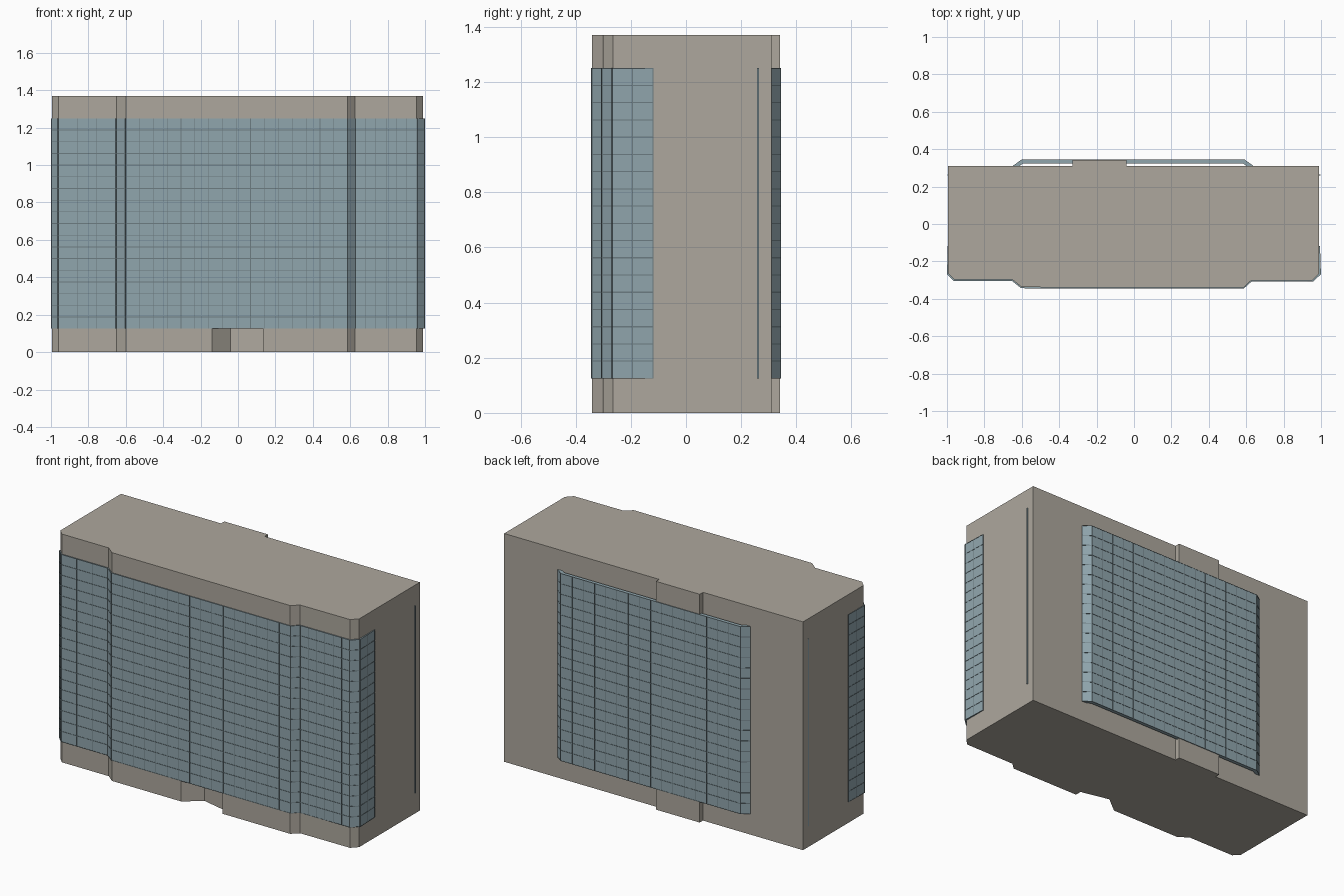
import bpy, bmesh
from mathutils import Vector

if "Cube" in bpy.data.objects:
    bpy.data.objects.remove(bpy.data.objects["Cube"])


def material(name, rgb):
    m = bpy.data.materials.new(name)
    m.diffuse_color = (*rgb, 1)
    m.use_nodes = True
    m.node_tree.nodes["Principled BSDF"].inputs["Base Color"].default_value = m.diffuse_color
    return m


STONE = material("warm grey concrete", (0.42, 0.39, 0.34))
GLASS = material("blue grey glass", (0.28, 0.38, 0.42))
STEEL = material("dark slate frame", (0.15, 0.20, 0.22))


def finish(bm, name, mat):
    bmesh.ops.recalc_face_normals(bm, faces=bm.faces)
    me = bpy.data.meshes.new(name)
    bm.to_mesh(me)
    bm.free()
    me.materials.append(mat)
    ob = bpy.data.objects.new(name, me)
    bpy.context.collection.objects.link(ob)
    return ob


def prism(bm, outline, z0, z1):
    """Extrude a plan outline between two heights."""
    low = [bm.verts.new((x, y, z0)) for x, y in outline]
    high = [bm.verts.new((x, y, z1)) for x, y in outline]
    bm.faces.new(low[::-1])
    bm.faces.new(high)
    n = len(low)
    for i in range(n):
        j = (i + 1) % n
        bm.faces.new((low[i], low[j], high[j], high[i]))


def offset(path, dist):
    """Move an open counterclockwise plan path outward with mitred corners."""
    pts = [Vector(p) for p in path]
    normals = []
    for a, b in zip(pts, pts[1:]):
        d = (b - a).normalized()
        normals.append(Vector((d.y, -d.x)))
    out = []
    for i, p in enumerate(pts):
        n0 = normals[max(i - 1, 0)]
        n1 = normals[min(i, len(normals) - 1)]
        out.append(p + (n0 + n1) * dist / (1 + n0.dot(n1)))
    return out


def ribbon(bm, path, z0, z1, outer, inner):
    """Upright band following a path, between two plan offsets."""
    a, b = offset(path, outer), offset(path, inner)
    for i in range(len(a) - 1):
        prism(bm, [a[i], a[i + 1], b[i + 1], b[i]], z0, z1)


def curtain_wall(name, path, bays, z0=0.125, z1=1.25, rows=18):
    bm = bmesh.new()
    ribbon(bm, path, z0, z1, 0, -0.02)
    finish(bm, name + "_glass", GLASS)
    # floor lines
    bm = bmesh.new()
    for i in range(rows + 1):
        z = z0 + (z1 - z0) * i / rows
        ribbon(bm, path, max(z - 0.002, z0), min(z + 0.002, z1), 0.0015, -0.004)
    # upright mullions
    for a, b, n in zip(path, path[1:], bays):
        a, b = Vector(a), Vector(b)
        d = (b - a).normalized() * 0.0015
        for i in range(n + 1):
            p = a.lerp(b, i / n)
            ribbon(bm, [p - d, p + d], z0, z1, 0.001, -0.004)
    finish(bm, name + "_mullions", STEEL)


# concrete block with stepped front and rear shaft
bm = bmesh.new()
prism(bm, [(-0.994, -0.265), (-0.96, -0.298), (-0.65, -0.298), (-0.60, -0.338),
           (0.585, -0.340), (0.625, -0.303), (0.955, -0.301), (0.99, -0.265),
           (0.99, 0.31), (-0.04, 0.31), (-0.04, 0.341), (-0.33, 0.341),
           (-0.33, 0.31), (-0.994, 0.31)], 0, 1.37)
body = finish(bm, "building_block", STONE)

# entrance recess cut into the front base
bm = bmesh.new()
prism(bm, [(-0.14, -0.40), (0.135, -0.40), (0.135, -0.30), (-0.04, -0.26),
           (-0.14, -0.339)], -0.1, 0.135)
cutter = finish(bm, "entrance_cutter", STONE)
cutter.hide_render = True
cutter.hide_viewport = True
cutter.display_type = 'WIRE'
cut = body.modifiers.new("entrance", 'BOOLEAN')
cut.operation = 'DIFFERENCE'
cut.solver = 'EXACT'
cut.object = cutter

# front glazing wraps both corners
curtain_wall("front", [(-0.995, -0.12), (-0.998, -0.268), (-0.963, -0.303),
                       (-0.652, -0.303), (-0.602, -0.342), (0.587, -0.343),
                       (0.627, -0.307), (0.957, -0.306), (0.998, -0.268),
                       (0.993, -0.12)], [2, 1, 3, 1, 16, 1, 6, 1, 2])

# rear glazing stands clear of the wall
curtain_wall("rear", [(0.635, 0.311), (0.59, 0.3435), (-0.60, 0.3435),
                      (-0.645, 0.311)], [1, 16, 1])

# thin glazing slivers near the rear of both sides
bm = bmesh.new()
for s in (-1, 1):
    prism(bm, [(s * 0.985, 0.258), (s * 0.996, 0.258), (s * 0.996, 0.264),
               (s * 0.985, 0.264)], 0.125, 1.25)
finish(bm, "side_glass_edges", GLASS)
